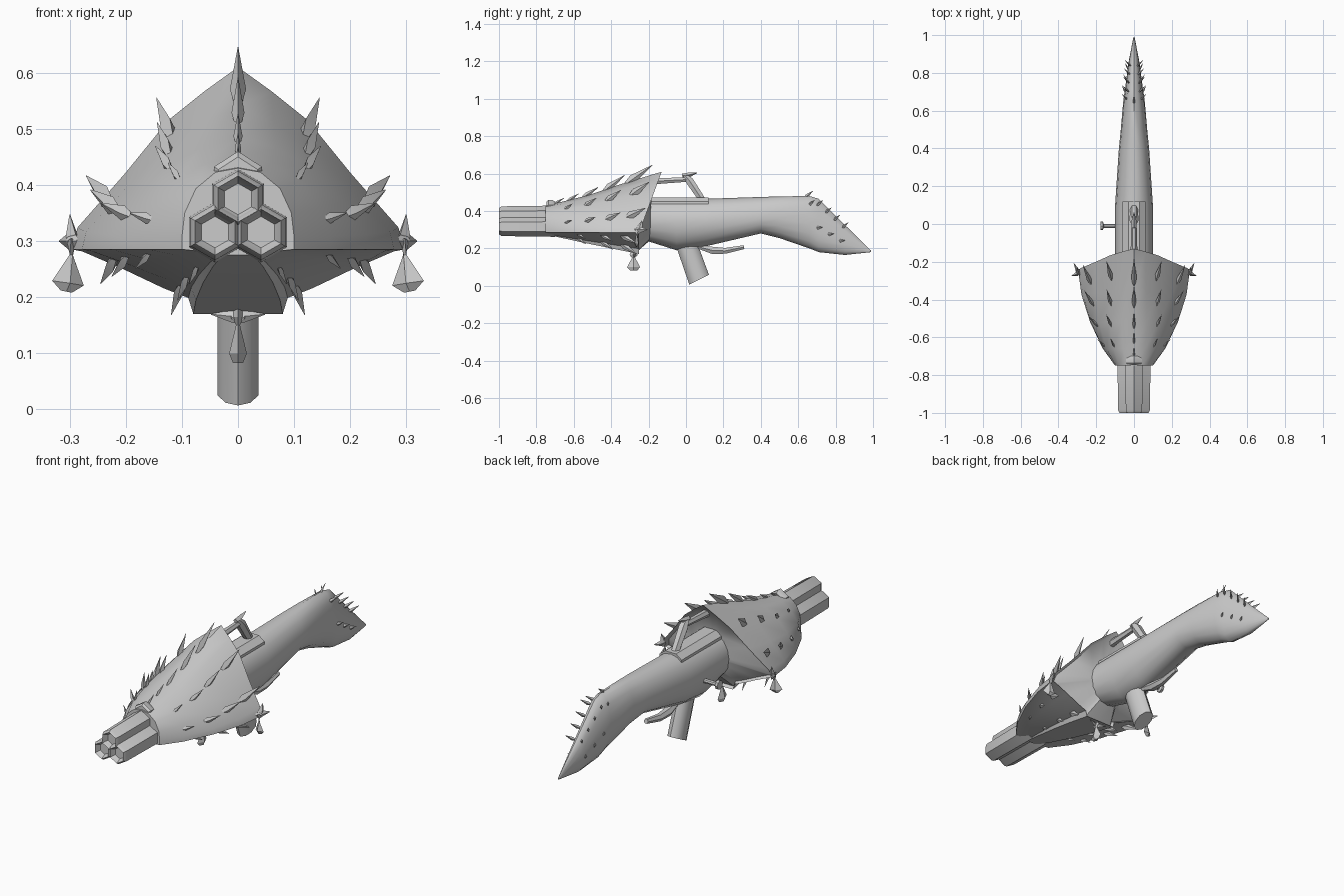
import bpy, math
from mathutils import Vector

if "Cube" in bpy.data.objects:
    bpy.data.objects.remove(bpy.data.objects["Cube"])

grey = bpy.data.materials.new("bone grey")
grey.diffuse_color = (0.6, 0.6, 0.6, 1)
grey.use_nodes = True
grey.node_tree.nodes["Principled BSDF"].inputs["Base Color"].default_value = grey.diffuse_color


def add(name, verts, faces, angle=35):
    me = bpy.data.meshes.new(name)
    me.from_pydata([tuple(v) for v in verts], [], faces)
    me.materials.append(grey)
    me.shade_smooth()
    me.set_sharp_from_angle(angle=math.radians(angle))
    ob = bpy.data.objects.new(name, me)
    bpy.context.collection.objects.link(ob)
    return ob


def loft(name, rings, angle=35):
    n = len(rings[0])
    verts = [p for r in rings for p in r]
    faces = [(i * n + k, i * n + (k + 1) % n, (i + 1) * n + (k + 1) % n, (i + 1) * n + k)
             for i in range(len(rings) - 1) for k in range(n)]
    faces += [tuple(range(n))[::-1], tuple(range(len(verts) - n, len(verts)))]
    return add(name, verts, faces, angle)


def tube(name, path, radii, n=8, turn=0.0, flat=1.0, angle=35):
    """Loft of round sections along a path; flat squashes the section sideways."""
    path = [Vector(p) for p in path]
    rings = []
    for i, p in enumerate(path):
        d = (path[min(i + 1, len(path) - 1)] - path[max(i - 1, 0)]).normalized()
        s = d.cross(Vector((0, 0, 1)))
        s = s.normalized() if s.length > 0.05 else Vector((1, 0, 0))
        u = s.cross(d)
        rings.append([p + radii[i] * (flat * s * math.cos(a) + u * math.sin(a))
                      for a in (turn + 2 * math.pi * k / n for k in range(n))])
    return loft(name, rings, angle)


def lerp(a, b, t):
    return a + (b - a) * t


# --- Armoured shell: bell section that opens towards the swept-back rim
FRONT = [(0, 1), (.4, .95), (.75, .75), (.95, .45), (1, .15), (1, 0)]
REAR = [(0, 1), (.2, .87), (.42, .71), (.68, .42), (.97, .12), (1, 0)]
LOWER = [(.94, -.03), (.68, -.32), (.45, -.6), (.3, -.75), (.27, -1), (0, -1)]
# y, top height, half width, depth below seam, rim sweep, blend to rear section
STATIONS = [(-.75, .145, .10, .01, 0, 0), (-.66, .165, .165, .03, 0, .25),
            (-.52, .20, .232, .06, 0, .55), (-.36, .255, .278, .09, .015, .85),
            (-.13, .325, .295, .115, .12, 1)]


def half(st):
    y, h, w, d, sweep, b = st
    pts = []
    for f, r in zip(FRONT, REAR):
        fx, fz = lerp(f[0], r[0], b), lerp(f[1], r[1], b)
        pts.append(Vector((fx * w, y - sweep * (1 - fz), .285 + fz * h)))
    return pts + [Vector((fx * w, y - sweep, .285 + fz * d)) for fx, fz in LOWER]


def mirrored(pts):
    return pts + [Vector((-p.x, p.y, p.z)) for p in reversed(pts[1:-1])]


HALVES = [half(s) for s in STATIONS]
rear = HALVES[-1]
lip = [Vector((p.x * .94, p.y - .015, lerp(p.z, .33, .06))) for p in rear]
neck = []
for p in rear:
    a = math.atan2(p.z - .34, p.x)
    neck.append(Vector((.1 * math.cos(a), -.19, .355 + .11 * math.sin(a))))
loft("shell", [mirrored(r) for r in HALVES + [lip, neck]], 40)


def on_shell(u, v):
    """Point on the right half: u along stations, v down the section."""
    i, j = min(int(u), len(HALVES) - 2), min(int(v), len(rear) - 2)
    a = HALVES[i][j].lerp(HALVES[i][j + 1], v - j)
    b = HALVES[i + 1][j].lerp(HALVES[i + 1][j + 1], v - j)
    return a.lerp(b, u - i)


# --- Body and tapering stock: y, top, bottom, half width, height of widest point
BODY = [(-.24, .46, .25, .10, .35), (-.05, .465, .19, .10, .34), (.1, .465, .21, .10, .34),
        (.4, .475, .28, .08, .36), (.5, .478, .255, .07, .36), (.66, .48, .20, .056, .33),
        (.71, .465, .18, .048, .28), (.85, .325, .165, .03, .22), (.99, .188, .18, .003, .184)]
N = 16
rings = []
for y, top, bot, w, mid in BODY:
    rings.append([])
    for k in range(N):
        a = 2 * math.pi * k / N
        s = math.sin(a)
        rings[-1].append((w * math.cos(a), y, mid + s * ((top - mid) if s > 0 else (mid - bot))))
loft("body_and_stock", rings, 40)

# Raised plate along the back of the body
loft("top_plate", [[(-.06, y, .40), (.06, y, .40), (.06, y, .45), (.03, y, .473),
                    (-.03, y, .473), (-.06, y, .45)] for y in (-.2, .12)], 30)

# --- Three hexagonal barrels with recessed muzzles
for name, x, z in (("barrel_top", 0, .375), ("barrel_left", -.041, .316), ("barrel_right", .041, .316)):
    prof = [(-.975, .028), (-.985, .034), (-1, .041), (-.985, .05), (-.7, .054)]
    loft(name, [[(x + r * math.sin(k * math.pi / 3), y, z + r * math.cos(k * math.pi / 3))
                 for k in range(6)] for y, r in prof], 30)

# Collar band where the barrels enter the shell
tube("collar", [(0, -.745, .405), (0, -.735, .405), (0, -.715, .405), (0, -.7, .405)],
     [.045, .055, .055, .045], 6, math.pi / 6, .9)

# --- Grip: slanted oval block
grip = []
for y, z, dy, dz in ((.0, .23, .05, .02), (.07, .033, .05, .026)):
    grip.append([(.038 * math.cos(a), y + dy * 1.05 * math.sin(a), z + dz * math.sin(a))
                 for a in (math.pi * (2 * k + 1) / 10 for k in range(10))])
loft("grip", grip, 50)

# --- Trigger spur behind the grip
tube("trigger_spur", [(0, .04, .215), (0, .14, .19), (0, .21, .187), (0, .31, .207)],
     [.008, .022, .018, .012], 6)

# --- Carry handle: bar, rear strut and small knob
tube("handle_bar", [(0, -.22, .55), (0, -.15, .56), (0, 0, .568)], [.02, .018, .014], 6)
tube("handle_strut", [(0, -.005, .59), (0, .02, .56), (0, .09, .455)], [.012, .024, .02], 6)
tube("handle_knob", [(0, -.02, .588), (0, .02, .594), (0, .06, .605)], [.012, .012, .002], 4)

# --- Side peg with flange on the left
tube("side_peg", [(-.08, -.01, .31), (-.16, -.01, .31), (-.165, -.01, .31), (-.178, -.01, .31)],
     [.011, .011, .022, .022], 8)


# --- Thorns: slim four-sided double cones
def thorn(name, base, direction, length, r, flat=.6):
    d = Vector(direction).normalized()
    base = Vector(base)
    tube(name, [base - d * length * .25, base + d * length * .15, base + d * length],
         [r * .3, r, .001], 4, 0, flat, 20)


def shell_thorn(name, u, v, length, r, lift=.6):
    p = on_shell(u, v)
    du = (on_shell(u + .05, v) - p).normalized()
    nrm = (on_shell(u, v + .05) - p).cross(du).normalized()
    if nrm.dot(p - Vector((0, p.y, .3))) < 0:
        nrm = -nrm
    if v == 0:
        nrm = Vector((0, 0, 1))
    for s in ((1,) if v == 0 else (1, -1)):
        d = du + nrm * lift
        thorn(name, (p.x * s, p.y, p.z), (d.x * s, d.y, d.z), length, r)


for u, length in ((3.25, .15), (2.6, .12), (1.85, .085), (1.25, .06), (.6, .05)):
    shell_thorn("crest_thorn", u, 0, length, length * .16, .4)
for v in (1.9, 3.4):
    for u, length in ((3.4, .11), (2.65, .09), (1.9, .07), (1.1, .05)):
        shell_thorn("side_thorn", u, v, length, length * .2, .5)
for v in (6.6, 8.6):
    for u, length in ((3.3, .09), (2.5, .07), (1.6, .05)):
        shell_thorn("belly_thorn", u, v, length, length * .18, .5)

# Thorns along the stock's crest
for i in range(5):
    y, z = .66 + .045 * i, .455 - .04 * max(0, i - 1)
    for s in (1, -1):
        thorn("stock_thorn", (s * (.037 - .004 * i), y, z - .02), (s * .6, .6, .5), .045, .009)
for i in range(3):
    for s in (1, -1):
        thorn("stock_side_thorn", (s * (.046 - .008 * i), .7 + .06 * i, .31 - .035 * i), (s * .5, .9, .1), .035, .009)
thorn("stock_crest_thorn", (0, .64, .475), (0, .7, .6), .05, .01)

# --- Hanging blades at the rim corners and under the belly
for s in (1, -1):
    thorn("corner_spike", (s * .295, -.25, .30), (s * .1, .3, 1), .05, .02)
    thorn("corner_back_spike", (s * .292, -.26, .30), (s * .35, .7, 0), .06, .02)
    tube("corner_blade", [(s * .297, -.255, .30), (s * .297, -.262, .275), (s * .303, -.265, .225),
                          (s * .306, -.265, .21)], [.02, .006, .03, .01], 4, 0, .4, 20)
thorn("belly_cross_spike_right", (0, -.28, .165), (1, .3, .1), .05, .012)
thorn("belly_cross_spike_left", (0, -.28, .165), (-1, .3, .1), .05, .012)
tube("belly_blade", [(0, -.28, .185), (0, -.28, .165), (0, -.28, .15), (0, -.28, .10), (0, -.28, .083)],
     [.012, .022, .008, .035, .02], 4, 0, .45, 20)
